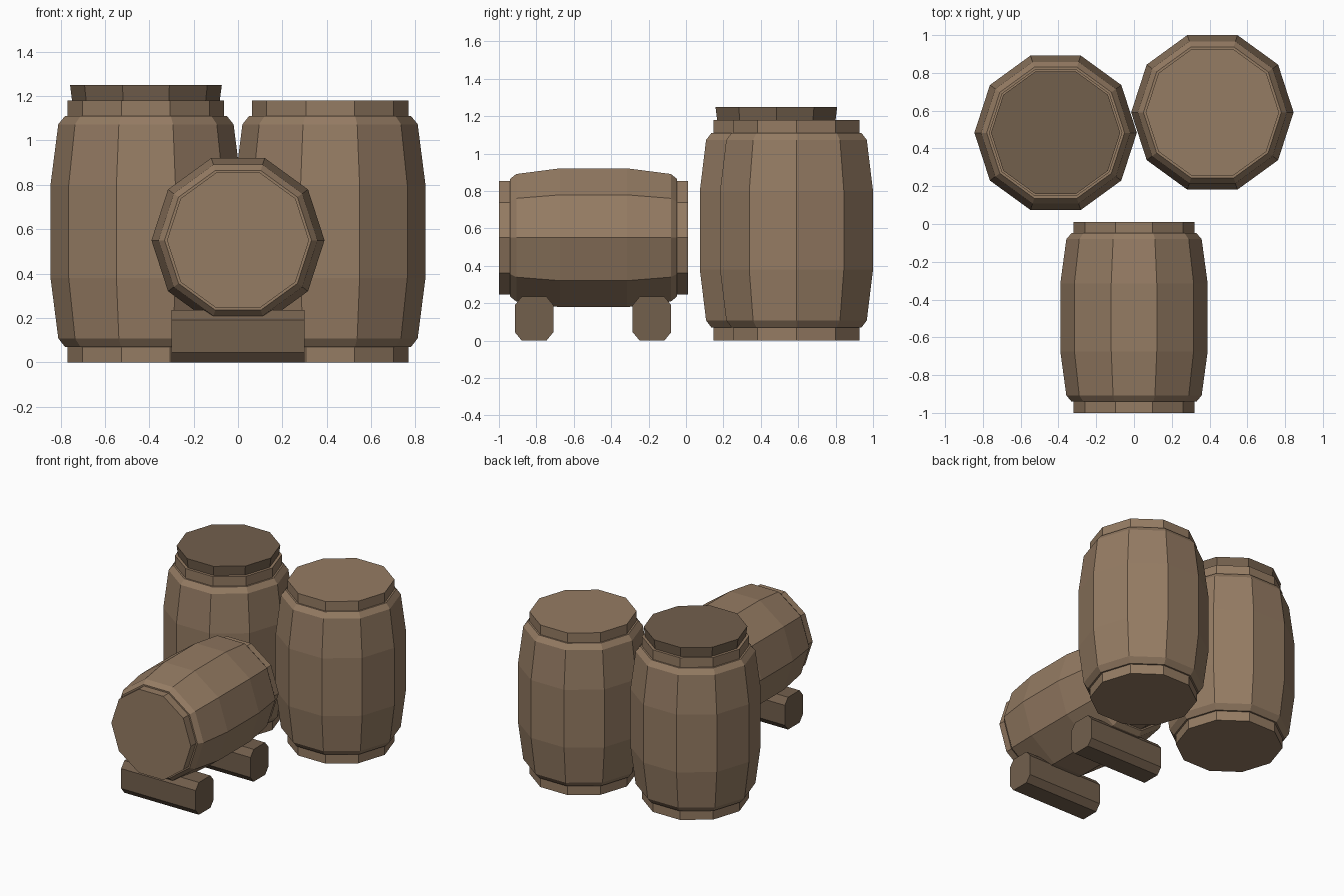
import bpy, bmesh, math

if "Cube" in bpy.data.objects:
    bpy.data.objects.remove(bpy.data.objects["Cube"])

def material(name, rgb):
    m = bpy.data.materials.new(name)
    m.diffuse_color = (*rgb, 1)
    m.use_nodes = True
    m.node_tree.nodes["Principled BSDF"].inputs["Base Color"].default_value = m.diffuse_color
    return m

wood = material("wood", (0.30, 0.20, 0.125))
dark_wood = material("dark_wood", (0.17, 0.115, 0.073))

def loft(name, rings, mat, location=(0, 0, 0), rotation=(0, 0, 0)):
    """Join equal-length point rings into a capped solid."""
    bm = bmesh.new()
    loops = [[bm.verts.new(p) for p in ring] for ring in rings]
    n = len(loops[0])
    for a, b in zip(loops, loops[1:]):
        for i in range(n):
            j = (i + 1) % n
            bm.faces.new((a[i], a[j], b[j], b[i]))
    bm.faces.new(loops[0][::-1])
    bm.faces.new(loops[-1])
    bmesh.ops.recalc_face_normals(bm, faces=bm.faces)
    mesh = bpy.data.meshes.new(name)
    bm.to_mesh(mesh)
    bm.free()
    mesh.materials.append(mat)
    ob = bpy.data.objects.new(name, mesh)
    ob.location, ob.rotation_euler = location, rotation
    bpy.context.collection.objects.link(ob)
    return ob

def decagon(r, z):
    return [(r * math.cos(i * math.pi / 5), r * math.sin(i * math.pi / 5), z)
            for i in range(10)]

# barrel outline as (radius, height): neck, step, chamfer, bulging staves
PROFILE = [(0.353, 0), (0.353, 0.07), (0.365, 0.07), (0.395, 0.108),
           (0.43, 0.38), (0.43, 0.80), (0.395, 1.073), (0.365, 1.11),
           (0.353, 1.11), (0.353, 1.18)]

def barrel(name, location, rotation=(0, 0, 0), rs=1, zs=1):
    loft(name, [decagon(r * rs, z * zs) for r, z in PROFILE], wood, location, rotation)

# two standing barrels and one lying on its side
barrel("left_barrel", (-0.415, 0.483, 0))
barrel("right_barrel", (0.415, 0.591, 0))
barrel("lying_barrel", (0, -1, 0.55), (-math.pi / 2, 0, 0), 0.907, 0.857)

# lid on the left barrel, slightly flared
loft("barrel_lid", [decagon(0.333, 1.18), decagon(0.342, 1.25)], dark_wood,
     (-0.415, 0.483, 0))

# chamfered cradle beams under the lying barrel
W, H, CY, CZ = 0.103, 0.235, 0.037, 0.045
SECTION = [(-W + CY, 0), (W - CY, 0), (W, CZ), (W, H - CZ),
           (W - CY, H), (-W + CY, H), (-W, H - CZ), (-W, CZ)]
for name, y in (("front_beam", -0.812), ("back_beam", -0.182)):
    loft(name, [[(x, a, b) for a, b in SECTION] for x in (-0.3, 0.3)],
         dark_wood, (0, y, 0))
